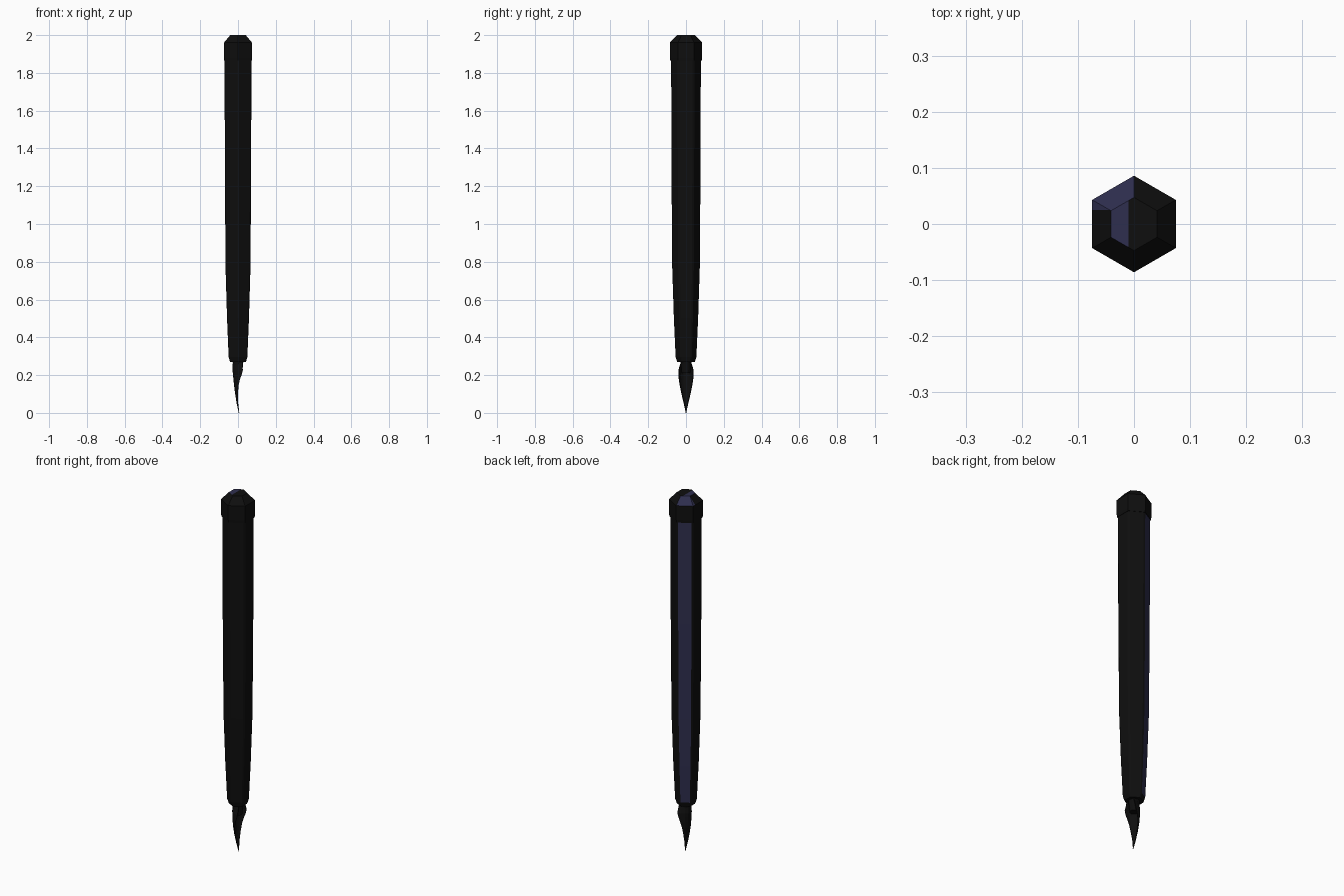
import bpy, bmesh, math
from mathutils import Vector

if "Cube" in bpy.data.objects:
    bpy.data.objects.remove(bpy.data.objects["Cube"])


def material(name, rgb):
    m = bpy.data.materials.new(name)
    m.diffuse_color = (*rgb, 1)
    m.use_nodes = True
    m.node_tree.nodes["Principled BSDF"].inputs["Base Color"].default_value = m.diffuse_color
    return m


BLACK = material("black", (0.0045, 0.0045, 0.0045))
NAVY = material("dark navy", (0.028, 0.028, 0.078))
NAVY_DIR = Vector((-0.5, 0.866, 0))


def finish(name, bm):
    me = bpy.data.meshes.new(name)
    bm.to_mesh(me)
    bm.free()
    ob = bpy.data.objects.new(name, me)
    bpy.context.collection.objects.link(ob)
    me.materials.append(BLACK)
    me.materials.append(NAVY)
    return ob


def hex_loft(profile, cut):
    """Six-sided shaft from (z, apothem) rings; cut < 0.577 trims the corners."""
    bm = bmesh.new()
    rings = []
    for z, a in profile:
        ring = []
        for k in range(6):
            t = k * math.pi / 3
            n, s = Vector((math.cos(t), math.sin(t), 0)), Vector((-math.sin(t), math.cos(t), 0))
            for c in ((-cut, cut) if cut < 0.577 else (cut,)):
                ring.append(bm.verts.new(n * a + s * a * c + Vector((0, 0, z))))
        rings.append(ring)
    for lo, hi in zip(rings, rings[1:]):
        for i in range(len(lo)):
            j = (i + 1) % len(lo)
            bm.faces.new((lo[i], lo[j], hi[j], hi[i]))
    bm.faces.new(rings[0][::-1])
    bm.faces.new(rings[-1])
    bm.normal_update()
    return bm


# Barrel: hexagon with narrow bevelled corners, one navy side
bm = hex_loft([(0.27, 0.042), (0.295, 0.0495), (0.5, 0.058), (0.77, 0.066),
               (1.3, 0.0695), (1.88, 0.071)], 0.48)
for f in bm.faces:
    f.material_index = int(f.normal.dot(NAVY_DIR) > 0.97)
finish("barrel", bm)

# End cap: sharp hexagon with a chamfered top and navy patches
bm = hex_loft([(1.865, 0.073), (1.88, 0.0745), (1.96, 0.0745), (2.0, 0.041)], 0.57735)
for co, axis in (((-0.01, 0, 0), (1, 0, 0)), ((0, 0.025, 0), (0, 1, 0))):
    top = [f for f in bm.faces if f.normal.z > 0.3]
    geom = top + list({e for f in top for e in f.edges}) + list({v for f in top for v in f.verts})
    bmesh.ops.bisect_plane(bm, geom=geom, plane_co=co, plane_no=axis)
bm.normal_update()
for f in bm.faces:
    c, n = f.calc_center_median(), f.normal
    if n.z > 0.95:
        f.material_index = int(c.x < -0.01)
    elif n.z > 0.3:
        f.material_index = int(n.dot(NAVY_DIR) > 0.6 or (n.x < -0.4 and c.y > 0.025))
finish("end_cap", bm)

# Neck between barrel and nib
bm = bmesh.new()
bmesh.ops.create_cone(bm, cap_ends=True, segments=12, radius1=0.022, radius2=0.03, depth=0.08)
bmesh.ops.translate(bm, verts=bm.verts, vec=(0, 0, 0.25))
finish("neck", bm)

# Nib: curved half-shell, rounded towards -x (z, half width, back x, edge x)
bm = bmesh.new()
rows = []
for z, w, back, edge in [(0.285, 0.024, -0.025, 0.022), (0.26, 0.03, -0.028, 0.024),
                         (0.225, 0.041, -0.029, 0.025), (0.205, 0.0405, -0.027, 0.020),
                         (0.175, 0.038, -0.024, 0.009), (0.145, 0.033, -0.021, 0.002),
                         (0.10, 0.024, -0.015, -0.001), (0.05, 0.012, -0.007, 0.0),
                         (0.0, 0.001, 0.004, 0.006)]:
    rows.append([bm.verts.new((edge - (edge - back) * math.cos(t), w * math.sin(t), z))
                 for t in (math.radians(-90 + 22.5 * i) for i in range(9))])
for a, b in zip(rows, rows[1:]):
    for i in range(8):
        bm.faces.new((a[i], a[i + 1], b[i + 1], b[i]))
bmesh.ops.recalc_face_normals(bm, faces=bm.faces)
if sum(f.normal.x for f in bm.faces) > 0:
    bmesh.ops.reverse_faces(bm, faces=bm.faces)
nib = finish("nib", bm)
mod = nib.modifiers.new("thickness", 'SOLIDIFY')
mod.thickness = 0.003
mod.offset = -1
